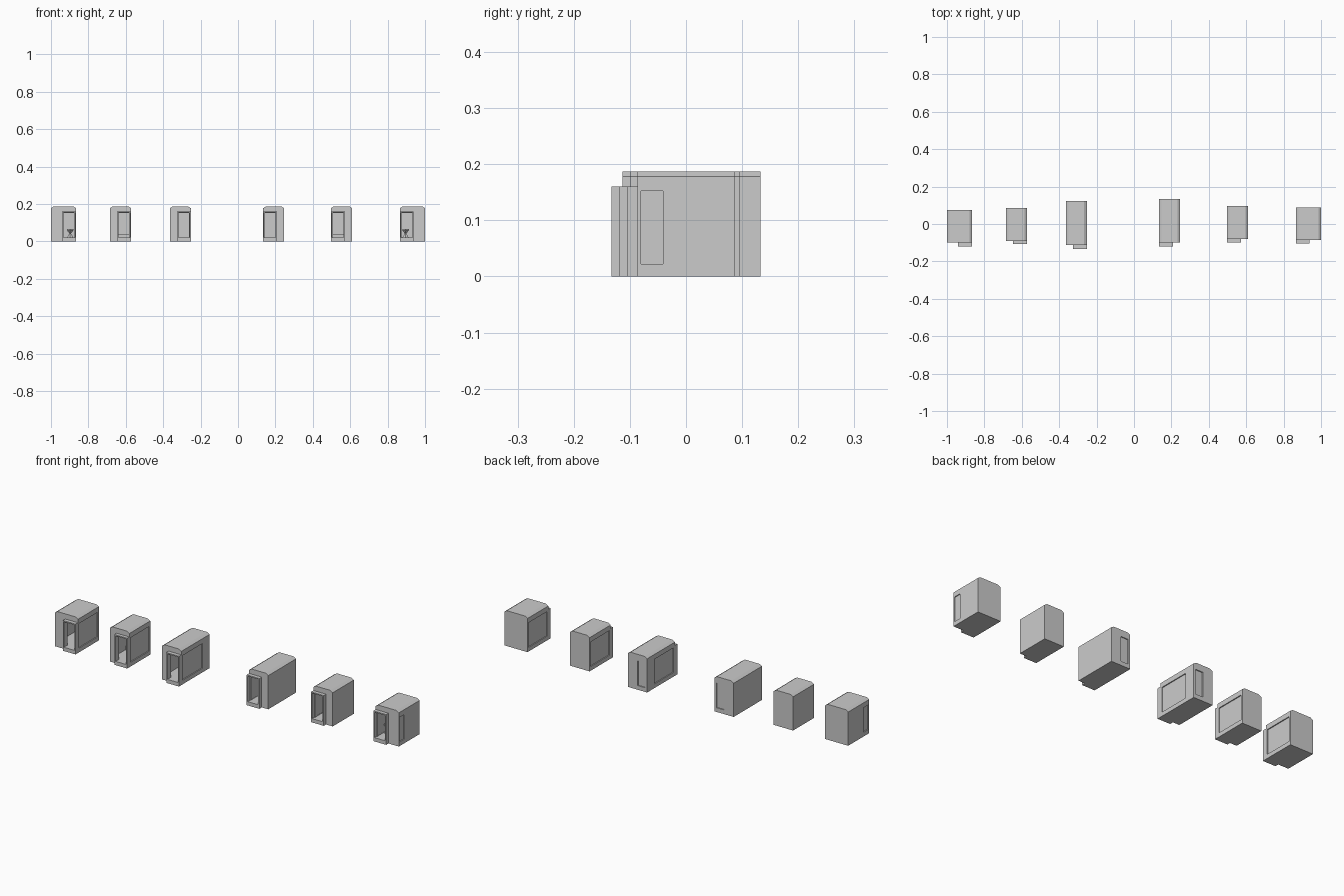
import bpy, bmesh
from mathutils import Vector

if "Cube" in bpy.data.objects:
    bpy.data.objects.remove(bpy.data.objects["Cube"])

FLOOR, EAVE, TOP = 0.02, 0.178, 0.187
DOOR_TOP, WIN_LO, WIN_HI = 0.16, 0.022, 0.152
WALL = 0.009


def make(name, bm):
    bmesh.ops.recalc_face_normals(bm, faces=bm.faces)
    me = bpy.data.meshes.new(name)
    bm.to_mesh(me)
    bm.free()
    ob = bpy.data.objects.new(name, me)
    bpy.context.collection.objects.link(ob)
    return ob


def box(name, x0, x1, y0, y1, z0, z1):
    x0, x1 = sorted((x0, x1))
    bm = bmesh.new()
    bmesh.ops.create_cube(bm, size=1)
    for v in bm.verts:
        v.co = Vector((x1 if v.co.x > 0 else x0,
                       y1 if v.co.y > 0 else y0,
                       z1 if v.co.z > 0 else z0))
    return make(name, bm)


def extrude_y(name, pts, y0, y1):
    bm = bmesh.new()
    f = bm.faces.new([bm.verts.new((x, y0, z)) for x, z in pts])
    ext = bmesh.ops.extrude_face_region(bm, geom=[f])
    for v in ext["geom"]:
        if isinstance(v, bmesh.types.BMVert):
            v.co.y = y1
    return make(name, bm)


def cut(ob, *bounds):
    cutter = box("cutter", *bounds)
    cutter.hide_render = True
    mod = ob.modifiers.new("cut", "BOOLEAN")
    mod.operation, mod.solver, mod.object = "DIFFERENCE", "EXACT", cutter
    bpy.context.view_layer.update()
    dg = bpy.context.evaluated_depsgraph_get()
    me = bpy.data.meshes.new_from_object(ob.evaluated_get(dg))
    ob.modifiers.clear()
    ob.data = me
    bpy.data.objects.remove(cutter)


def side_window(n, body, x, d, y0, y1):
    # opening in a side wall with outward direction d, plus recessed pane
    cut(body, x + d * 0.01, x - d * (WALL + 0.003), y0, y1, WIN_LO, WIN_HI)
    box(f"side_pane_{n}", x - d * 0.005, x - d * 0.008, y0, y1, WIN_LO, WIN_HI)


def stool(n, cx, cy):
    # hourglass stool: round-ish seat, crossed legs
    bm = bmesh.new()
    rings = [(0.019, FLOOR), (0.016, 0.026), (0.005, 0.043), (0.02, 0.06), (0.02, 0.068)]
    for (r0, z0), (r1, z1) in zip(rings, rings[1:]):
        res = bmesh.ops.create_cone(bm, cap_ends=True, segments=6, radius1=r0, radius2=r1, depth=z1 - z0)
        bmesh.ops.translate(bm, verts=res["verts"], vec=(cx, cy, (z0 + z1) / 2))
    make(f"stool_{n}", bm)


def booth(n, x0, x1, y0, y1, porch_y, s, porch_w, win, kind):
    # s: side (+1 / -1) carrying the porch and the large window
    xin, xout = (x1, x0) if s > 0 else (x0, x1)
    c = 0.014
    body = extrude_y(f"cabin_{n}", [(x0, 0), (x1, 0), (x1, EAVE), (x1 - c, TOP),
                                    (x0 + c, TOP), (x0, EAVE)], y0, y1)
    # hollow interior and doorway
    cut(body, x0 + WALL, x1 - WALL, y0 + 0.008, y1 - WALL, FLOOR, 0.172)
    da, db = xin - s * 0.006, xin - s * (porch_w - 0.007)
    cut(body, xin - s * (WALL + 0.001), db, y0 - 0.01, y0 + 0.012, FLOOR, DOOR_TOP - 0.007)
    side_window(n, body, xin, s, *win)
    # door surround
    porch = box(f"door_surround_{n}", xin, xin - s * porch_w, porch_y, y0, 0, DOOR_TOP)
    cut(porch, da, db, porch_y - 0.01, y0 + 0.01, FLOOR, DOOR_TOP - 0.006)
    if kind == "stool":
        side_window(f"{n}_narrow", body, xout, -s, y0 + 0.006, y0 + 0.045)
        stool(n, xin - s * 0.031, y0 + 0.06)
    elif kind == "bench":
        box(f"bench_{n}", x0 + WALL, x1 - WALL, y1 - 0.06, y1 - WALL, FLOOR, 0.04)
    else:
        # narrow window in the back wall
        a, b = xin - s * 0.012, xin - s * 0.055
        cut(body, a, b, y1 - WALL - 0.003, y1 + 0.01, WIN_LO, WIN_HI)
        box(f"back_pane_{n}", a, b, y1 - 0.008, y1 - 0.005, WIN_LO, WIN_HI)


# the six booths: x range, y range, porch front, side, porch width, window, interior
booth(1, -1.0, -0.866, -0.099, 0.075, -0.119, 1, 0.074, (-0.09, 0.066), "stool")
booth(2, -0.685, -0.572, -0.09, 0.085, -0.108, 1, 0.074, (-0.081, 0.076), "bench")
booth(3, -0.364, -0.252, -0.113, 0.122, -0.133, 1, 0.074, (-0.103, 0.063), "plain")
booth(4, 0.134, 0.246, -0.099, 0.133, -0.119, -1, 0.074, (-0.089, 0.073), "plain")
booth(5, 0.497, 0.61, -0.081, 0.095, -0.1, -1, 0.074, (-0.072, 0.086), "bench")
booth(6, 0.865, 1.0, -0.086, 0.087, -0.105, -1, 0.074, (-0.077, 0.078), "stool")
